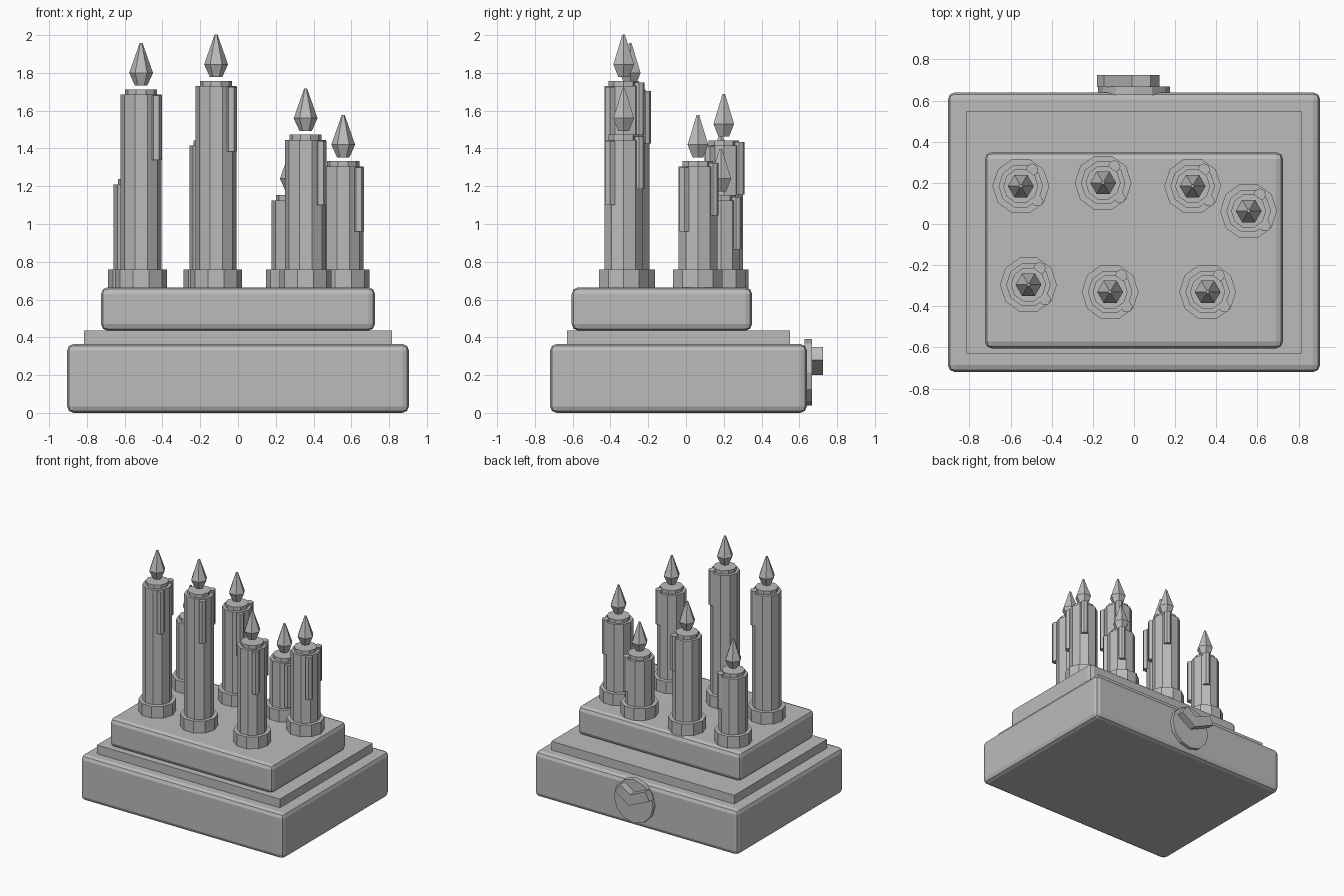
import bpy, bmesh, math
from mathutils import Matrix

cube = bpy.data.objects.get("Cube")
if cube:
    bpy.data.objects.remove(cube, do_unlink=True)

grey = bpy.data.materials.new("plain_grey")
grey.use_nodes = True
COLOR = (0.5, 0.5, 0.5, 1)
grey.diffuse_color = COLOR
grey.node_tree.nodes["Principled BSDF"].inputs["Base Color"].default_value = COLOR


def finish(name, bm):
    bmesh.ops.recalc_face_normals(bm, faces=bm.faces)
    mesh = bpy.data.meshes.new(name)
    bm.to_mesh(mesh)
    bm.free()
    mesh.materials.append(grey)
    ob = bpy.data.objects.new(name, mesh)
    bpy.context.collection.objects.link(ob)
    return ob


def slab(name, half_x, y0, y1, z0, z1, bevel=0):
    """Box between the given limits, with optional rounded edges."""
    bm = bmesh.new()
    bmesh.ops.create_cube(bm, size=1)
    bmesh.ops.scale(bm, vec=(2 * half_x, y1 - y0, z1 - z0), verts=bm.verts)
    bmesh.ops.translate(bm, vec=(0, (y0 + y1) / 2, (z0 + z1) / 2), verts=bm.verts)
    ob = finish(name, bm)
    if bevel:
        mod = ob.modifiers.new("rounded_edges", "BEVEL")
        mod.width = bevel
        mod.segments = 2
    return ob


def prism(name, x, y, sides, rings):
    """Upright faceted solid through (radius, height) rings."""
    bm = bmesh.new()
    loops = []
    for r, z in rings:
        angles = [2 * math.pi * i / sides for i in range(sides)]
        loops.append([bm.verts.new((x + r * math.cos(a), y + r * math.sin(a), z))
                      for a in angles])
    bm.faces.new(loops[0])
    bm.faces.new(loops[-1])
    for low, high in zip(loops, loops[1:]):
        for i in range(sides):
            j = (i + 1) % sides
            bm.faces.new((low[i], low[j], high[j], high[i]))
    return finish(name, bm)


# Stepped base
slab("base", 0.905, -0.72, 0.64, 0, 0.365, 0.035)
slab("middle_step", 0.815, -0.63, 0.55, 0.36, 0.435)
slab("upper_block", 0.725, -0.605, 0.35, 0.435, 0.665, 0.035)

# Candles: x, y, height of the wax body
FLOOR = 0.66
candles = [
    (-0.55, 0.184, 1.21), (-0.15, 0.20, 1.415), (0.285, 0.184, 1.125),
    (0.557, 0.063, 1.305), (-0.513, -0.295, 1.685), (-0.116, -0.33, 1.73),
    (0.358, -0.33, 1.445),
]
for x, y, top in candles:
    prism("candle_holder", x, y, 10, [(0.138, FLOOR), (0.138, 0.76)])
    prism("candle_body", x, y, 10, [(0.108, FLOOR), (0.108, top)])
    prism("candle_cap", x, y, 10, [(0.085, top - 0.01), (0.085, top + 0.028)])
    prism("long_drip", x + 0.081, y - 0.072, 6,
          [(0.029, top - 0.345), (0.029, top - 0.005)])
    prism("short_drip", x + 0.054, y + 0.08, 8,
          [(0.03, top - 0.26), (0.03, top + 0.018)])
    prism("flame", x, y, 6,
          [(0.033, top + 0.048), (0.063, top + 0.115), (0.008, top + 0.272)])

# Round plate on the back
bm = bmesh.new()
bmesh.ops.create_cone(bm, cap_ends=True, segments=12, radius1=0.175, radius2=0.175,
                      depth=0.04,
                      matrix=Matrix.Translation((0, 0.648, 0.215))
                      @ Matrix.Rotation(math.pi / 2, 4, "X"))
finish("back_plate", bm)

# Bent handle on the plate
outline = [(0, 0.2), (0.125, 0.28), (0.08, 0.35),
           (-0.01, 0.29), (-0.145, 0.35), (-0.18, 0.28)]
bm = bmesh.new()
face = bm.faces.new([bm.verts.new((x, 0.665, z)) for x, z in outline])
ext = bmesh.ops.extrude_face_region(bm, geom=[face])["geom"]
bmesh.ops.translate(bm, vec=(0, 0.06, 0),
                    verts=[g for g in ext if isinstance(g, bmesh.types.BMVert)])
finish("back_handle", bm)
